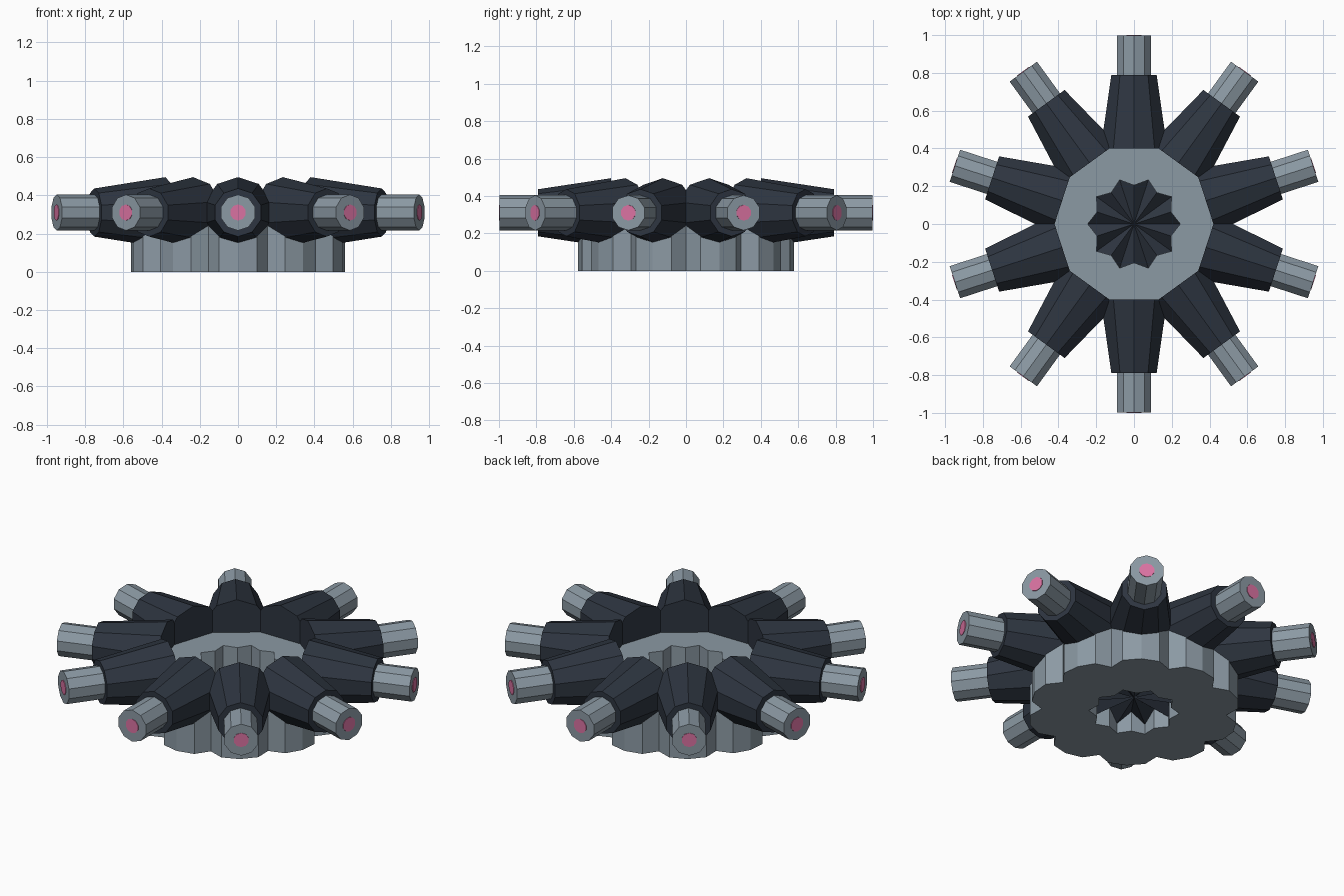
import bpy, bmesh, math
from mathutils import Matrix

if "Cube" in bpy.data.objects:
    bpy.data.objects.remove(bpy.data.objects["Cube"])

ARMS = 10
STEP = 2 * math.pi / ARMS
AXIS_Z = 0.31


def material(name, rgb):
    m = bpy.data.materials.new(name)
    m.diffuse_color = (*rgb, 1)
    m.use_nodes = True
    m.node_tree.nodes["Principled BSDF"].inputs["Base Color"].default_value = m.diffuse_color
    return m


steel = material("steel_grey", (0.26, 0.32, 0.37))
dark = material("dark_slate", (0.027, 0.036, 0.052))
pink = material("pink", (0.70, 0.17, 0.36))


def finish(name, bm, mat, recalc=True):
    if recalc:
        bmesh.ops.recalc_face_normals(bm, faces=bm.faces)
    mesh = bpy.data.meshes.new(name)
    bm.to_mesh(mesh)
    bm.free()
    mesh.materials.append(mat)
    obj = bpy.data.objects.new(name, mesh)
    bpy.context.collection.objects.link(obj)
    return obj


def loft(bm, rings, closed=False):
    """Join equal rings of points with quads; cap the ends unless closed."""
    loops = [[bm.verts.new(p) for p in r] for r in rings]
    n = len(loops[0])
    pairs = list(zip(loops, loops[1:]))
    if closed:
        pairs.append((loops[-1], loops[0]))
    else:
        bm.faces.new(loops[0])
        bm.faces.new(loops[-1])
    for a, b in pairs:
        for i in range(n):
            j = (i + 1) % n
            bm.faces.new((a[i], a[j], b[j], b[i]))


def radial_part(name, index, sections, mat):
    """Ten-sided solid along an arm; sections are (distance, radius)."""
    bm = bmesh.new()
    rings = []
    for d, r in sections:
        angles = [math.pi / 2 + k * math.pi / 5 for k in range(10)]
        rings.append([(d, r * math.cos(a), AXIS_Z + r * math.sin(a)) for a in angles])
    loft(bm, rings)
    turn = Matrix.Rotation(math.pi / 2 + index * STEP, 4, 'Z')
    bmesh.ops.transform(bm, matrix=turn, verts=bm.verts)
    return finish(f"{name}_{index + 1}", bm, mat)


# Arms: tapered housing, barrel and end plate
for i in range(ARMS):
    radial_part("arm_housing", i, [(0.40, 0.185), (0.79, 0.126)], dark)
    radial_part("arm_barrel", i, [(0.70, 0.094), (0.997, 0.094)], steel)
    radial_part("end_plate", i, [(0.994, 0.042), (1.0, 0.042)], pink)

# Base ring: lobed outside, star-shaped hole inside
outer, star = [], []
corner_r, corner_a = math.hypot(0.555, 0.10), math.atan2(0.10, 0.555)
for i in range(ARMS):
    c = math.pi / 2 + i * STEP
    for da, ro, ri in ((-STEP / 2, 0.50, 0.245), (-corner_a, corner_r, None),
                       (0, 0.578, 0.205), (corner_a, corner_r, None)):
        a = c + da
        if ri is None:
            # keep matching points on the straight edge of the star
            t = 1 - corner_a / (STEP / 2)
            p, q = 0.205, 0.245
            s = math.copysign(STEP / 2, da)
            x = p * math.cos(c) * t + q * math.cos(c + s) * (1 - t)
            y = p * math.sin(c) * t + q * math.sin(c + s) * (1 - t)
            star.append((x, y))
        else:
            star.append((ri * math.cos(a), ri * math.sin(a)))
        outer.append((ro * math.cos(a), ro * math.sin(a)))


def at(points, z):
    return [(x, y, z) for x, y in points]


bm = bmesh.new()
loft(bm, [at(outer, 0), at(outer, 0.30), at(star, 0.30), at(star, 0)], closed=True)
finish("base_ring", bm, steel)

# Pleated floor inside the star hole
bm = bmesh.new()
hub = bm.verts.new((0, 0, 0.09))
rim = []
for k in range(2 * ARMS):
    a = math.pi / 2 + k * STEP / 2
    r, z = ((0.205, 0.12), (0.245, 0.06))[k % 2]
    rim.append(bm.verts.new((r * math.cos(a), r * math.sin(a), z)))
for k in range(len(rim)):
    bm.faces.new((hub, rim[k], rim[(k + 1) % len(rim)]))
finish("pleated_floor", bm, dark, recalc=False)
